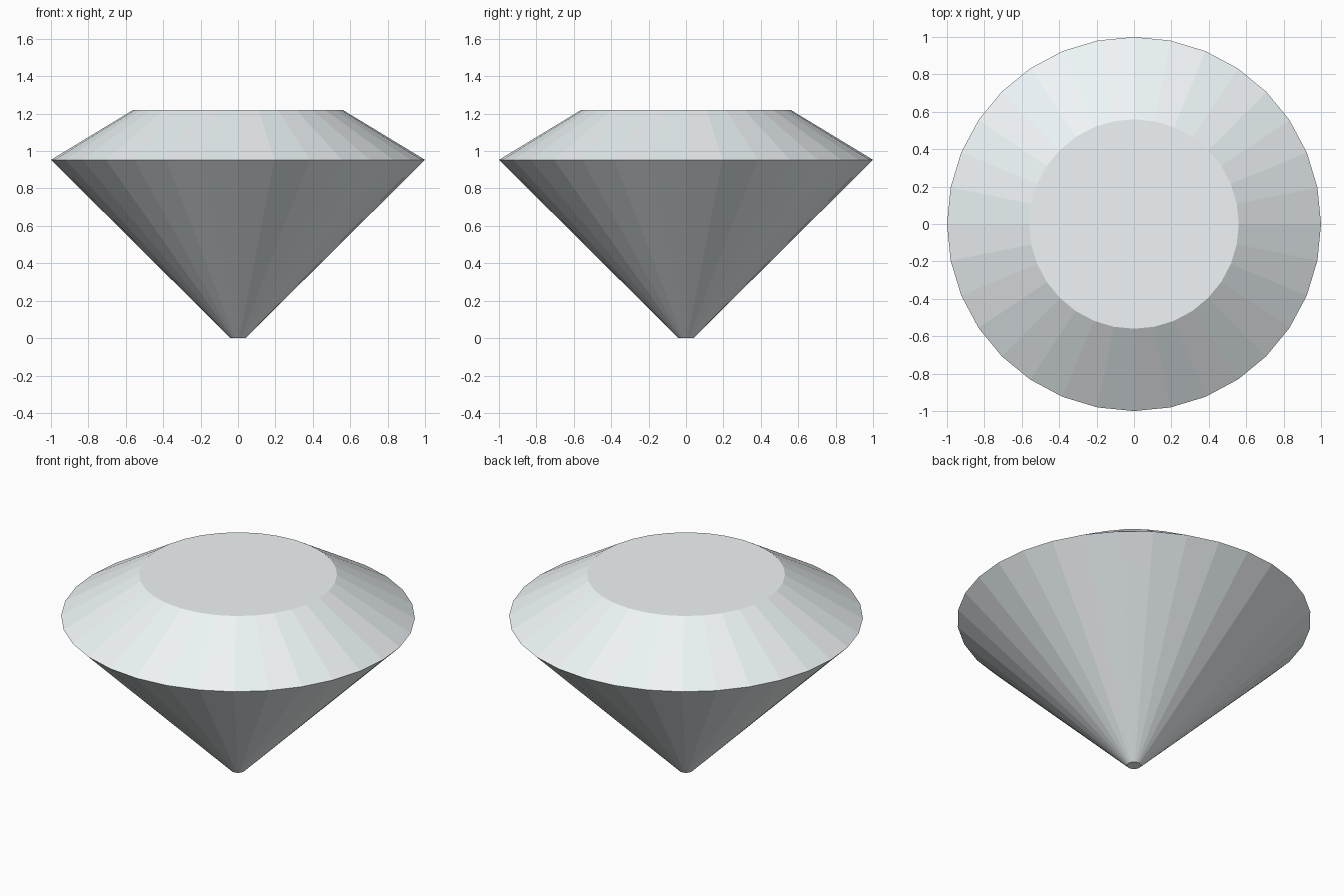
import bpy, bmesh
from math import cos, sin, pi

if "Cube" in bpy.data.objects:
    bpy.data.objects.remove(bpy.data.objects["Cube"])

SIDES = 32
# profile: (radius, height) of culet, girdle, table
PROFILE = [(0.04, 0.0), (1.0, 0.953), (0.56, 1.22)]
COLOURS = {"clear": (0.88, 0.91, 0.93, 1), "cool": (0.84, 0.91, 0.93, 1)}

bm = bmesh.new()
rings = [[bm.verts.new((r * cos(2 * pi * i / SIDES), r * sin(2 * pi * i / SIDES), z))
          for i in range(SIDES)] for r, z in PROFILE]

# pavilion and crown facets, every other one slightly cooler in tone
for low, high in zip(rings, rings[1:]):
    for i in range(SIDES):
        j = (i + 1) % SIDES
        bm.faces.new((low[i], low[j], high[j], high[i])).material_index = i % 2

# culet and table
bm.faces.new(rings[0][::-1])
bm.faces.new(rings[-1])

mesh = bpy.data.meshes.new("cut_gem")
for name, colour in COLOURS.items():
    mat = bpy.data.materials.new(name)
    mat.diffuse_color = colour
    mat.use_nodes = True
    mat.node_tree.nodes["Principled BSDF"].inputs["Base Color"].default_value = mat.diffuse_color
    mesh.materials.append(mat)
bm.to_mesh(mesh)
bm.free()
bpy.context.collection.objects.link(bpy.data.objects.new("cut_gem", mesh))
